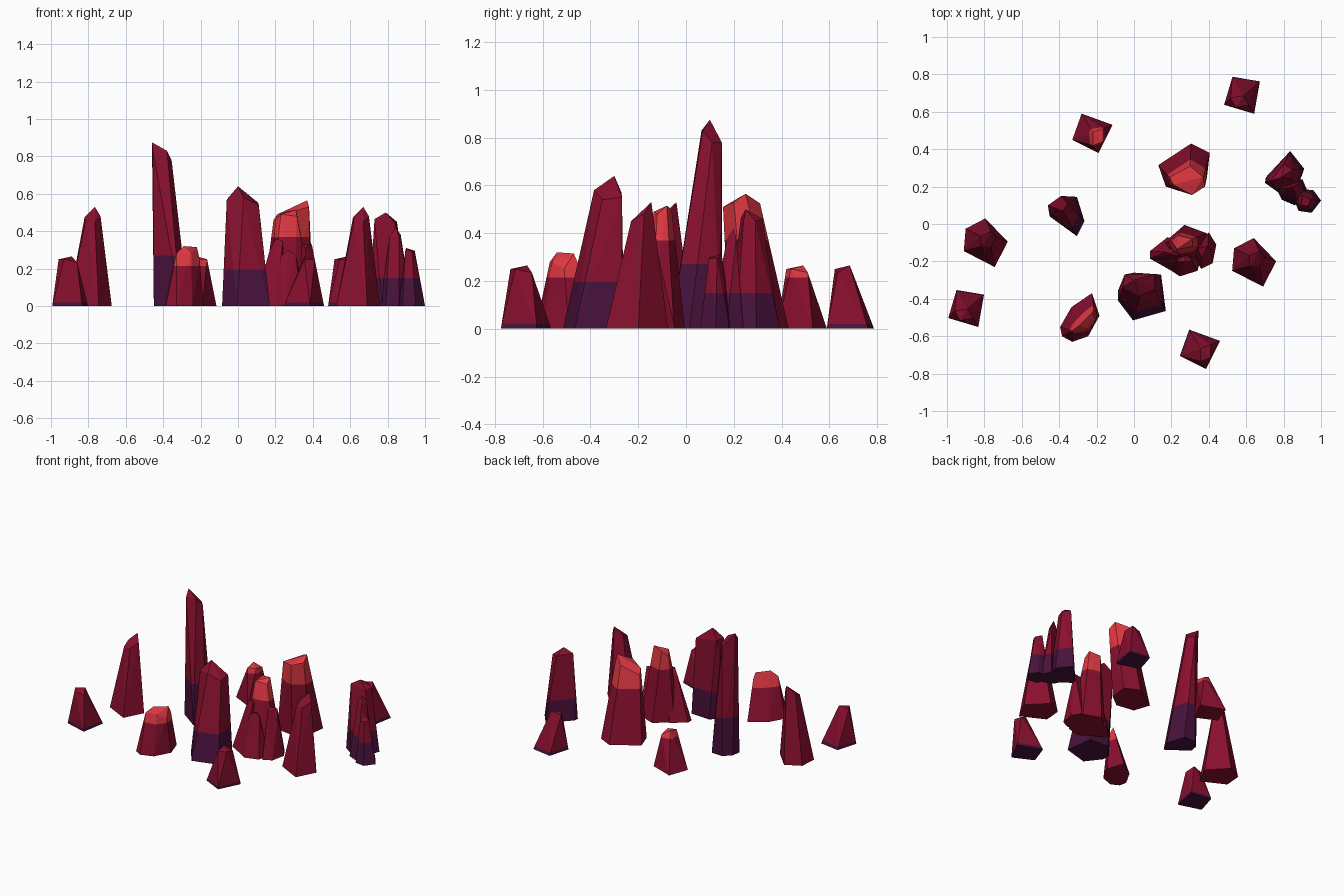
import bpy, bmesh, math
from mathutils import Vector, Matrix


def material(name, rgb):
    m = bpy.data.materials.new(name)
    m.diffuse_color = (*rgb, 1)
    return m


MATS = [material("deep crimson", (0.25, 0.005, 0.028)),
        material("bright red", (0.75, 0.04, 0.055)),
        material("dark purple", (0.065, 0.006, 0.045))]


def crystal(name, base, top, purple=None, red=None, at=(0, 0), turn=0):
    """Faceted shard: hull of a ground outline and a slanted cap, banded by height."""
    bm = bmesh.new()
    for p in [(x, y, 0) for x, y in base] + list(top):
        bm.verts.new(p)
    bmesh.ops.convex_hull(bm, input=bm.verts[:])
    bmesh.ops.delete(bm, geom=[v for v in bm.verts if not v.link_faces], context='VERTS')
    bmesh.ops.dissolve_limit(bm, angle_limit=math.radians(4), verts=bm.verts[:], edges=bm.edges[:])
    for z in (purple, red):
        if z is not None:
            bmesh.ops.bisect_plane(bm, geom=bm.verts[:] + bm.edges[:] + bm.faces[:],
                                   plane_co=(0, 0, z), plane_no=(0, 0, 1))
    bmesh.ops.transform(bm, verts=bm.verts[:], matrix=Matrix.Translation((*at, 0))
                        @ Matrix.Rotation(math.radians(turn), 4, 'Z'))
    bmesh.ops.recalc_face_normals(bm, faces=bm.faces[:])
    for f in bm.faces:
        z = f.calc_center_median().z
        if red is not None and z > red:
            f.material_index = 1
        elif purple is not None and z < purple:
            f.material_index = 2
    me = bpy.data.meshes.new(name)
    bm.to_mesh(me)
    bm.free()
    for m in MATS:
        me.materials.append(m)
    bpy.context.collection.objects.link(bpy.data.objects.new(name, me))


# four small stubby crystals sharing one shape
stub = ([(-.06, .105), (.105, .045), (.03, -.105), (-.11, -.035)],
        [(0, .005, .265), (.055, -.045, .25), (0, -.065, .25), (.055, .025, .235)])
crystal("stub_back_left", *stub, red=.215, at=(-.22, .485))
crystal("stub_front_right", *stub, purple=.02, at=(.355, -.67))
crystal("stub_front_left", *stub, purple=.02, at=(-.895, -.455), turn=-80)
crystal("stub_back_right", *stub, purple=.02, at=(.58, .685), turn=-80)

# two medium crystals sharing one shape
medium = ([(0, .13), (.12, .005), (.05, -.13), (-.115, -.045), (-.105, .075)],
          [(-.025, .035, .475), (.03, .06, .53), (.06, .03, .48), (.03, -.025, .45), (-.02, -.02, .45)])
crystal("medium_right", *medium, at=(.64, -.205))
crystal("medium_left", *medium, at=(-.795, -.1))

# tallest leaning spire
crystal("tall_spire",
        [(-.39, .15), (-.305, .145), (-.265, .015), (-.305, -.065), (-.45, .04), (-.44, .1)],
        [(-.46, .1, .875), (-.455, .065, .83), (-.38, .07, .83), (-.355, .11, .78), (-.39, .15, .78)],
        purple=.27)

# broad front column
crystal("front_column",
        [(0, -.26), (.145, -.27), (.17, -.465), (-.005, -.515), (-.085, -.41), (-.085, -.355)],
        [(-.06, -.34, .57), (-.05, -.27, .57), (0, -.3, .64), (.03, -.385, .58),
         (.11, -.35, .54), (.11, -.268, .55)], purple=.195)

# short front crystal with red tip
crystal("short_red_tip",
        [(-.225, -.37), (-.185, -.49), (-.245, -.6), (-.33, -.63), (-.385, -.6), (-.395, -.55), (-.335, -.445)],
        [(-.33, -.57, .28), (-.29, -.54, .32), (-.22, -.47, .315), (-.215, -.45, .27),
         (-.25, -.56, .28), (-.205, -.51, .25)], red=.215)

# back crystal leaning forward, red tip
crystal("back_red_tip",
        [(.305, .43), (.405, .38), (.39, .25), (.3, .18), (.17, .2), (.13, .315)],
        [(.31, .155, .51), (.37, .25, .565), (.38, .2, .53), (.3, .31, .525),
         (.21, .21, .49), (.19, .25, .46)], red=.37)

# right-hand cluster of three
crystal("right_cluster_main",
        [(.835, .39), (.91, .295), (.88, .21), (.77, .17), (.7, .22), (.705, .25)],
        [(.73, .23, .465), (.79, .25, .5), (.85, .29, .45), (.8, .32, .46), (.84, .24, .44)], purple=.15)
crystal("right_cluster_middle",
        [(.76, .19), (.79, .13), (.86, .1), (.93, .17), (.9, .24)],
        [(.845, .2, .42), (.81, .19, .37), (.86, .17, .37), (.87, .21, .38)], purple=.15)
crystal("right_cluster_low",
        [(.86, .12), (.88, .07), (.95, .06), (1, .125), (.96, .18), (.88, .19)],
        [(.895, .1, .3), (.93, .095, .295), (.945, .13, .295), (.9, .15, .31)], purple=.15)

# central cluster: red-tipped core with three side shards
crystal("centre_core",
        [(.27, -.005), (.39, -.05), (.41, -.15), (.3, -.23), (.17, -.2), (.16, -.1)],
        [(.2, -.09, .46), (.235, -.06, .5), (.31, -.08, .515), (.315, -.12, .48), (.23, -.135, .49)], red=.37)
crystal("centre_shard_left",
        [(.085, -.145), (.085, -.185), (.2, -.25), (.26, -.15), (.18, -.07)],
        [(.17, -.15, .3), (.2, -.16, .36), (.24, -.17, .35), (.22, -.12, .34)])
crystal("centre_shard_front",
        [(.17, -.23), (.245, -.28), (.34, -.25), (.36, -.17), (.22, -.15)],
        [(.23, -.2, .27), (.27, -.2, .3), (.31, -.2, .27), (.28, -.16, .28)])
crystal("centre_shard_right",
        [(.4, -.045), (.44, -.11), (.42, -.21), (.36, -.24), (.3, -.15)],
        [(.34, -.13, .33), (.395, -.12, .33), (.41, -.14, .25), (.36, -.18, .31)])
